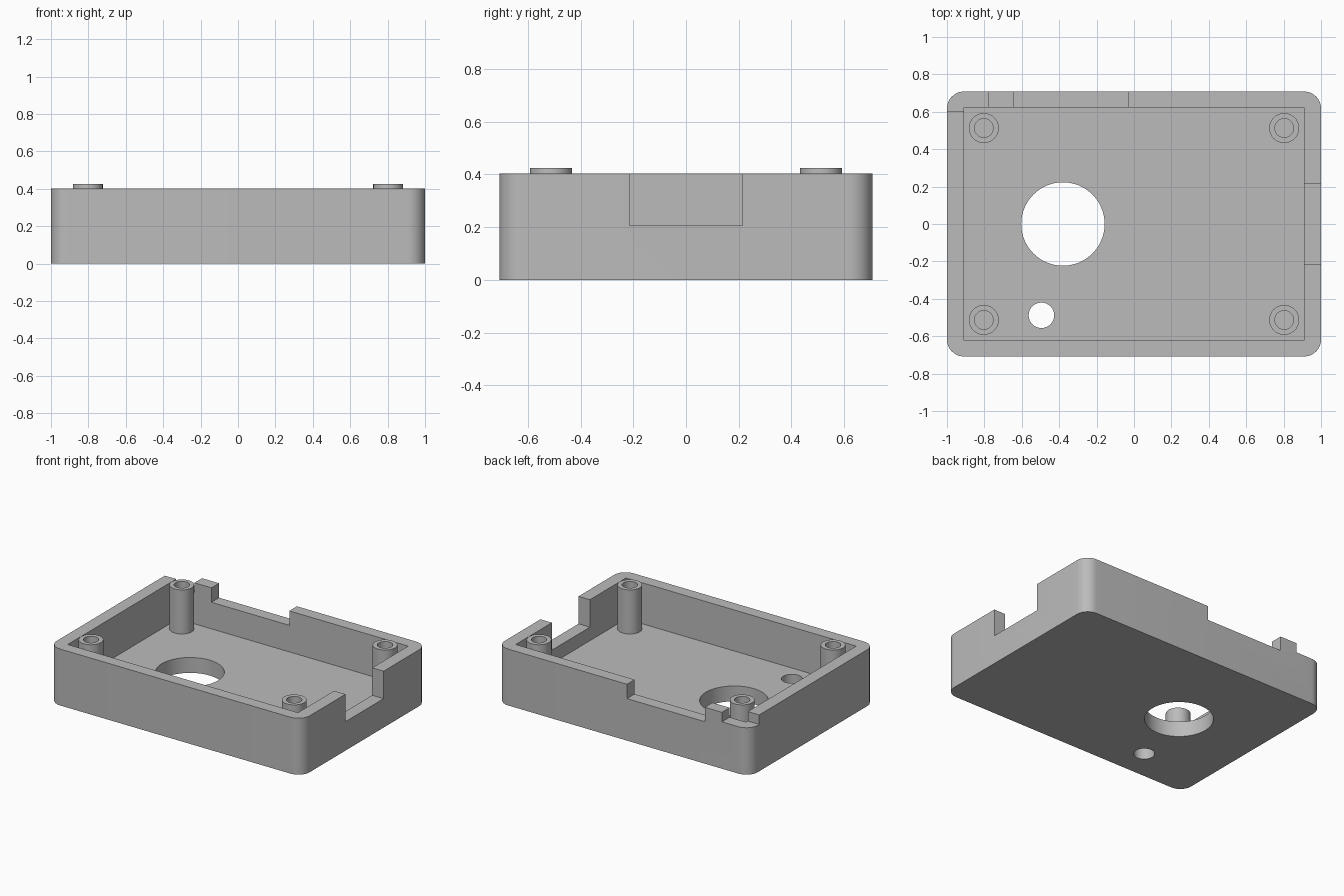
import bpy, bmesh, math
from mathutils import Matrix, Vector

if "Cube" in bpy.data.objects:
    bpy.data.objects.remove(bpy.data.objects["Cube"])

HX, HY, H = 1.0, 0.708, 0.403      # half length, half width, height
IX, IY, FLOOR = 0.91, 0.622, 0.11  # cavity half sizes and floor level

grey = bpy.data.materials.new("plain grey")
grey.diffuse_color = (0.5, 0.5, 0.5, 1)
grey.use_nodes = True
grey.node_tree.nodes["Principled BSDF"].inputs["Base Color"].default_value = grey.diffuse_color


def finish(bm, name):
    bmesh.ops.recalc_face_normals(bm, faces=bm.faces)
    me = bpy.data.meshes.new(name)
    bm.to_mesh(me)
    bm.free()
    me.materials.append(grey)
    ob = bpy.data.objects.new(name, me)
    bpy.context.collection.objects.link(ob)
    return ob


def box(name, x0, x1, y0, y1, z0, z1, corner=0):
    bm = bmesh.new()
    size = Matrix.Diagonal((x1 - x0, y1 - y0, z1 - z0, 1))
    mid = Matrix.Translation(((x0 + x1) / 2, (y0 + y1) / 2, (z0 + z1) / 2))
    bmesh.ops.create_cube(bm, size=1, matrix=mid @ size)
    if corner:
        upright = [e for e in bm.edges
                   if abs(e.verts[0].co.z - e.verts[1].co.z) > 0.01]
        bmesh.ops.bevel(bm, geom=upright, offset=corner, segments=12,
                        profile=0.5, affect='EDGES')
    return finish(bm, name)


def cylinder(name, x, y, r, z0, z1):
    bm = bmesh.new()
    bmesh.ops.create_cone(bm, cap_ends=True, segments=64, radius1=r, radius2=r,
                          depth=z1 - z0,
                          matrix=Matrix.Translation((x, y, (z0 + z1) / 2)))
    return finish(bm, name)


def smooth(ob):
    bpy.ops.object.select_all(action='DESELECT')
    ob.select_set(True)
    bpy.context.view_layer.objects.active = ob
    bpy.ops.object.shade_smooth_by_angle(angle=math.radians(30))


# case body with its cavity, wall cut-outs and floor holes
case = box("case_body", -HX, HX, -HY, HY, 0, H, corner=0.09)
cutters = [
    box("cavity_cutter", -IX, IX, -IY, IY, FLOOR, 1),
    box("right_notch_cutter", 0.85, 1.2, -0.215, 0.215, 0.207, 1),
    box("back_notch_cutter", -0.645, -0.03, 0.55, 0.9, 0.30, 1),
    box("corner_notch_cutter", -1.2, -0.78, 0.602, 0.9, 0.335, 1),
    cylinder("large_hole_cutter", -0.38, 0.0, 0.223, -0.2, 0.3),
    cylinder("small_hole_cutter", -0.495, -0.488, 0.068, -0.2, 0.3),
]
for c in cutters:
    c.hide_render = True
    mod = case.modifiers.new(c.name, 'BOOLEAN')
    mod.operation = 'DIFFERENCE'
    mod.solver = 'EXACT'
    mod.object = c

# bake the cuts, then discard the cutters
bpy.context.view_layer.update()
baked = bpy.data.meshes.new_from_object(
    case.evaluated_get(bpy.context.evaluated_depsgraph_get()))
case.modifiers.clear()
case.data = baked
for c in cutters:
    bpy.data.objects.remove(c)
smooth(case)

# hollow screw posts standing on the floor
for sx, side in ((-1, "left"), (1, "right")):
    for sy, end in ((-1, "front"), (1, "back")):
        bm = bmesh.new()
        profile = [(0.05, FLOOR), (0.08, FLOOR), (0.08, 0.425), (0.05, 0.425)]
        vs = [bm.verts.new((r, 0, z)) for r, z in profile]
        es = [bm.edges.new((vs[i], vs[(i + 1) % 4])) for i in range(4)]
        bmesh.ops.spin(bm, geom=vs + es, cent=(0, 0, 0), axis=(0, 0, 1),
                       angle=2 * math.pi, steps=48)
        bmesh.ops.remove_doubles(bm, verts=bm.verts, dist=1e-4)
        bmesh.ops.translate(bm, verts=bm.verts,
                            vec=Vector((sx * 0.803, sy * 0.513, 0)))
        smooth(finish(bm, f"screw_post_{end}_{side}"))
